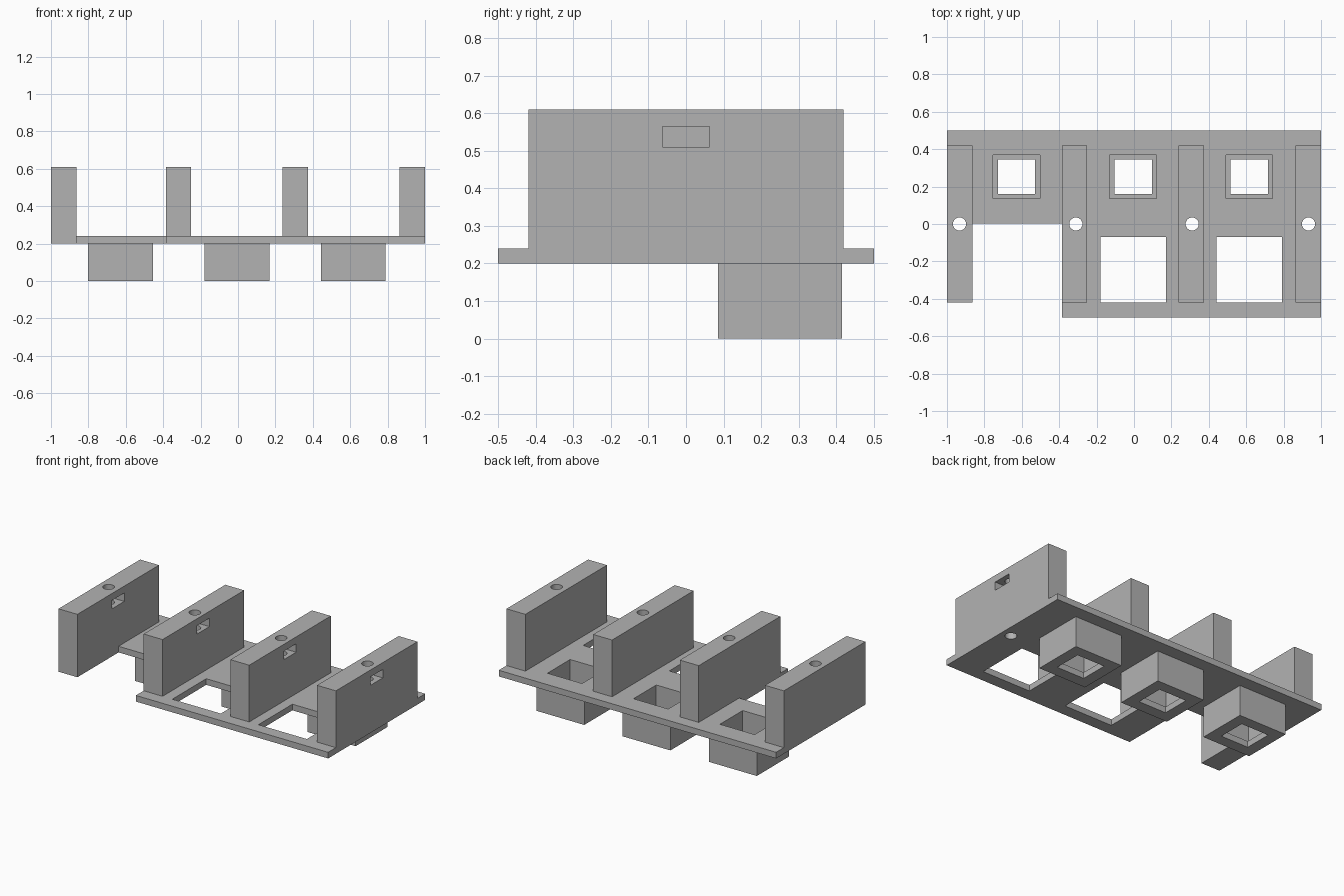
import bpy, bmesh
from mathutils import Matrix, Vector

if "Cube" in bpy.data.objects:
    bpy.data.objects.remove(bpy.data.objects["Cube"], do_unlink=True)

grey = bpy.data.materials.new("plain grey")
grey.use_nodes = True
color = (0.45, 0.45, 0.45, 1)
grey.diffuse_color = color
grey.node_tree.nodes["Principled BSDF"].inputs["Base Color"].default_value = color

BOTTOM, TOP, WALL_TOP = 0.2, 0.24, 0.61
WALL_W, WALL_Y = 0.136, 0.42
wall_starts = (-1, -0.386, 0.239, 0.864)
hole_xs = (-0.933, -0.311, 0.311, 0.933)
socket_xs = (-0.628, -0.005, 0.616)
SOCKET_Y = 0.25


def finish(name, bm):
    mesh = bpy.data.meshes.new(name)
    bmesh.ops.recalc_face_normals(bm, faces=bm.faces)
    bm.to_mesh(mesh)
    bm.free()
    mesh.materials.append(grey)
    ob = bpy.data.objects.new(name, mesh)
    bpy.context.collection.objects.link(ob)
    return ob


def box(name, x, y, z):
    bm = bmesh.new()
    size = [b - a for a, b in (x, y, z)]
    mid = [(a + b) / 2 for a, b in (x, y, z)]
    bmesh.ops.create_cube(bm, size=1, matrix=Matrix.Translation(mid) @ Matrix.Diagonal((*size, 1)))
    return finish(name, bm)


def block(name, cx, cy, w, d, z):
    return box(name, (cx - w / 2, cx + w / 2), (cy - d / 2, cy + d / 2), z)


def hole_cutter(x):
    bm = bmesh.new()
    bmesh.ops.create_cone(bm, cap_ends=True, segments=32, radius1=0.035, radius2=0.035,
                          depth=2, matrix=Matrix.Translation((x, 0, 0.3)))
    return finish("hole_cutter", bm)


def cut(target, cutters):
    for c in cutters:
        mod = target.modifiers.new("cut", "BOOLEAN")
        mod.operation, mod.solver, mod.object = "DIFFERENCE", "EXACT", c
        bpy.context.view_layer.objects.active = target
        bpy.ops.object.modifier_apply(modifier=mod.name)
        bpy.data.objects.remove(c, do_unlink=True)


# Base plate, with a tongue under the first wall and an open front bay beside it
outline = [(-1, 0.5), (-1, -WALL_Y), (-1 + WALL_W, -WALL_Y), (-1 + WALL_W, 0.004),
           (wall_starts[1], 0.004), (wall_starts[1], -0.5), (1, -0.5), (1, 0.5)]
bm = bmesh.new()
face = bm.faces.new([bm.verts.new((x, y, BOTTOM)) for x, y in outline])
ext = bmesh.ops.extrude_face_region(bm, geom=[face])
bmesh.ops.translate(bm, vec=Vector((0, 0, TOP - BOTTOM)),
                    verts=[v for v in ext["geom"] if isinstance(v, bmesh.types.BMVert)])
plate = finish("base_plate", bm)
cut(plate, [block("window_cutter", x, -0.245, 0.35, 0.35, (0, 1)) for x in socket_xs[1:]])
cut(plate, [block("pocket_cutter", x, SOCKET_Y + 0.002, 0.25, 0.234, (0, 1)) for x in socket_xs])
cut(plate, [hole_cutter(x) for x in hole_xs])

# Upright walls, each with a vertical bolt hole and a nut slot in its left face
for i, (x, hx) in enumerate(zip(wall_starts, hole_xs)):
    wall = box(f"wall_{i + 1}", (x, x + WALL_W), (-WALL_Y, WALL_Y), (TOP, WALL_TOP))
    cut(wall, [hole_cutter(hx),
               box("slot_cutter", (hx - 0.045, hx + 0.2), (-0.063, 0.063), (0.51, 0.565))])

# Hanging sockets with a lip around a smaller bottom opening
for i, x in enumerate(socket_xs):
    socket = block(f"socket_{i + 1}", x, SOCKET_Y, 0.346, 0.33, (0, BOTTOM))
    cut(socket, [block("pocket_cutter", x, SOCKET_Y + 0.002, 0.25, 0.234, (0.04, 1)),
                 block("opening_cutter", x, SOCKET_Y + 0.002, 0.2, 0.184, (-1, 1))])
